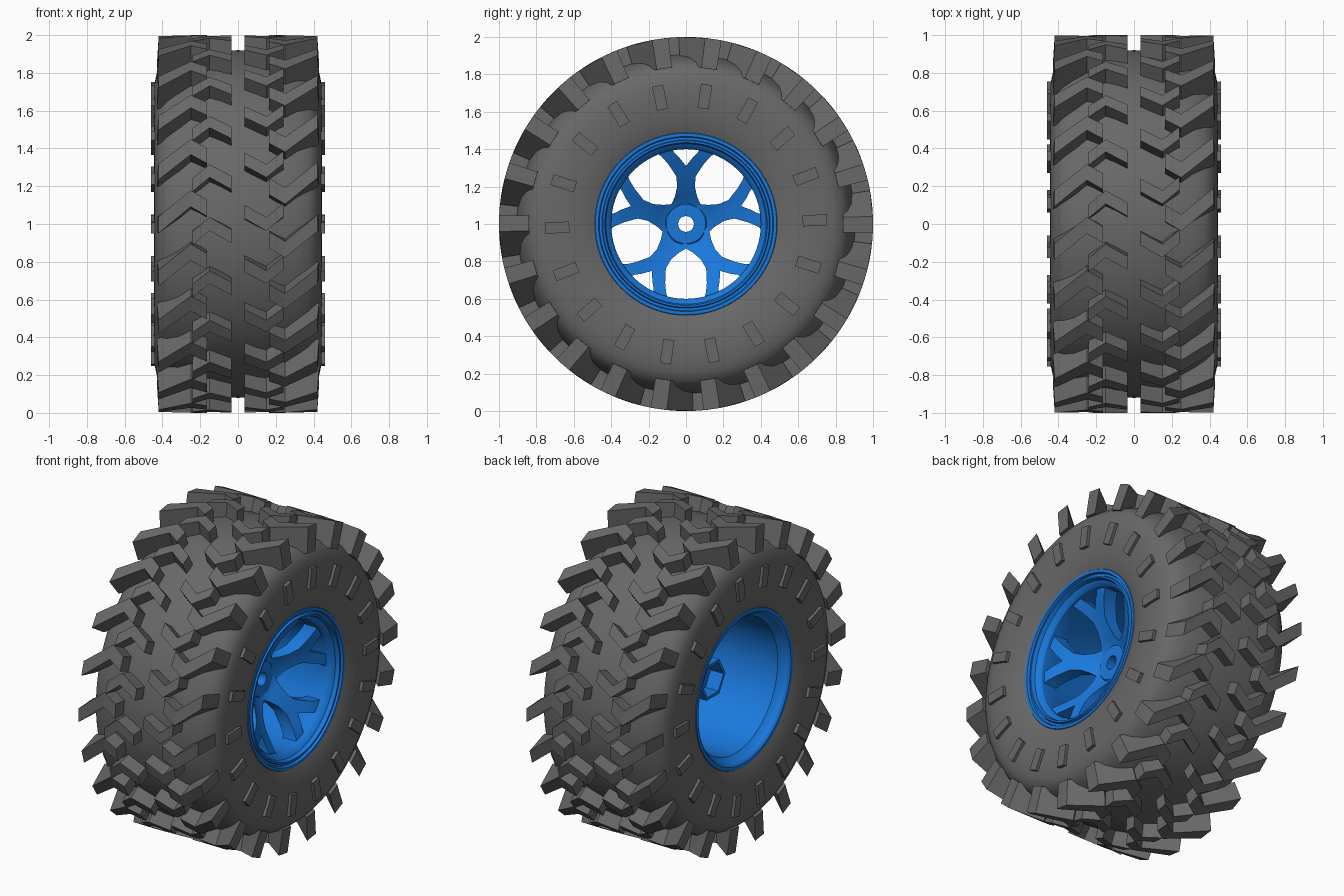
import bpy, bmesh
from math import sin, cos, pi, radians, hypot

if "Cube" in bpy.data.objects:
    bpy.data.objects.remove(bpy.data.objects["Cube"])


def material(name, rgb):
    m = bpy.data.materials.new(name)
    m.diffuse_color = (*rgb, 1)
    m.use_nodes = True
    m.node_tree.nodes["Principled BSDF"].inputs["Base Color"].default_value = m.diffuse_color
    return m


blue = material("blue_rim", (0.01, 0.19, 0.72))
rubber = material("dark_rubber", (0.14, 0.14, 0.14))


def at(x, r, a):
    """Point on the wheel: x along the axle, radius r, angle a from the front going up."""
    return (x, -r * cos(a), 1 + r * sin(a))


def finish(name, bm, mat, smooth=None):
    bmesh.ops.recalc_face_normals(bm, faces=bm.faces)
    me = bpy.data.meshes.new(name)
    bm.to_mesh(me)
    bm.free()
    ob = bpy.data.objects.new(name, me)
    bpy.context.collection.objects.link(ob)
    me.materials.append(mat)
    if smooth:
        bpy.ops.object.select_all(action='DESELECT')
        ob.select_set(True)
        bpy.context.view_layer.objects.active = ob
        bpy.ops.object.shade_smooth_by_angle(angle=radians(smooth))
    return ob


def lathe(name, profile, seg, mat, smooth=30):
    """Closed (x, r) profile spun around the axle."""
    bm = bmesh.new()
    rings = [[bm.verts.new(at(x, r, 2 * pi * i / seg)) for x, r in profile] for i in range(seg)]
    n = len(profile)
    for i in range(seg):
        a, b = rings[i], rings[(i + 1) % seg]
        for j in range(n):
            k = (j + 1) % n
            bm.faces.new((a[j], a[k], b[k], b[j]))
    return finish(name, bm, mat, smooth)


# Tyre carcass: half profile mirrored across the centre groove
half = [(.38, .475), (.408, .488), (.425, .53), (.438, .60), (.444, .68), (.441, .75), (.43, .80),
        (.41, .84), (.375, .868), (.32, .89), (.22, .908), (.10, .918)]
lathe("tyre_carcass", half + [(0, .92)] + [(-x, r) for x, r in reversed(half)], 96, rubber, 40)

# Tread lugs: two nested V blocks per step, turned half round for the left side
N = 22
LUGS = [
    ([(.035, .065), (.15, .0), (.24, .075)], .036),
    ([(.165, .20), (.25, .15), (.42, .29)], .044),
]
bm = bmesh.new()
for i in range(N):
    for side in (1, -1):
        for path, h in LUGS:
            low, high = [], []
            for sgn in (1, -1):
                lo, hi = [], []
                for x, s in path:
                    for lst, r, grow in ((lo, .84, .005), (hi, 1.0, 0)):
                        ang = side * (s + sgn * (h + grow)) + 2 * pi * i / N
                        bx = x + .01 if (r < 1 and x > .4) else x
                        lst.append(bm.verts.new(at(side * bx, r, ang)))
                low.append(lo)
                high.append(hi)
            for j in range(2):
                k = j + 1
                bm.faces.new((high[0][j], high[0][k], high[1][k], high[1][j]))
                bm.faces.new((low[0][j], low[0][k], low[1][k], low[1][j]))
                for e in (0, 1):
                    bm.faces.new((low[e][j], low[e][k], high[e][k], high[e][j]))
            for j in (0, 2):
                bm.faces.new((low[0][j], low[1][j], high[1][j], high[0][j]))
finish("tread_lugs", bm, rubber)

# Plain raised bars around both sidewalls
bm = bmesh.new()
for i in range(18):
    for side in (1, -1):
        c = 2 * pi * (i - .08) / 18
        v = []
        for x in (.425, .461):
            for r, w in ((.625, -.03), (.625, .03), (.755, .03), (.755, -.03)):
                v.append(bm.verts.new(at(side * x, r, c + w / r)))
        bm.faces.new(v[:4])
        bm.faces.new(v[4:])
        for j in range(4):
            k = (j + 1) % 4
            bm.faces.new((v[j], v[k], v[4 + k], v[4 + j]))
finish("sidewall_bars", bm, rubber)

# Rim barrel with stepped front lip and open back
lathe("rim_barrel", [
    (.40, .493), (.412, .485), (.412, .468), (.395, .463), (.395, .45), (.41, .445), (.41, .435),
    (.385, .428), (.375, .412), (.355, .40), (.26, .40), (.23, .412), (-.35, .42), (-.375, .445),
    (-.40, .452), (-.412, .465), (-.412, .485), (-.40, .493), (-.36, .485), (-.32, .45),
    (.32, .45), (.36, .485)], 96, blue)

# Five dished Y spokes: strip from spoke centre line to outer edge, mirrored
STRIP = [((.05, 0), (.05, .085)), ((.10, 0), (.10, .08)), ((.145, 0), (.145, .06)),
         ((.20, 0), (.20, .047)), ((.31, 0), (.255, .052)), ((.355, .036), (.32, .095)),
         ((.38, .062), (.36, .13)), ((.398, .072), (.378, .155))]


def dish(u, v):
    t = min(max((hypot(u, v) - .10) / .30, 0), 1)
    return .15 + .19 * t ** .8


bm = bmesh.new()
for i in range(5):
    a = radians(90 + 72 * i)
    ca, sa = cos(a), sin(a)
    for m in (1, -1):
        rows = []
        for pair in STRIP:
            rows.append([bm.verts.new((dish(u, v), u * ca - m * v * sa, 1 + u * sa + m * v * ca))
                         for u, v in pair])
        for p, q in zip(rows, rows[1:]):
            f = (p[0], q[0], q[1], p[1])
            bm.faces.new(f if m > 0 else f[::-1])
bmesh.ops.remove_doubles(bm, verts=bm.verts, dist=.0005)
geo = bmesh.ops.extrude_face_region(bm, geom=bm.faces[:], use_keep_orig=True)
bmesh.ops.translate(bm, vec=(-.09, 0, 0),
                    verts=[g for g in geo["geom"] if isinstance(g, bmesh.types.BMVert)])
finish("rim_spokes", bm, blue, 40)

# Hub with axle bore, and hexagonal drive boss on the back
lathe("hub", [(.17, .042), (.17, .105), (.16, .115), (.0, .125), (.0, .042)], 48, blue)
lathe("hub_hex_boss", [(.02, .05), (.02, .125), (-.19, .125), (-.19, .105), (-.10, .105), (-.10, .05)],
      6, blue, None)
